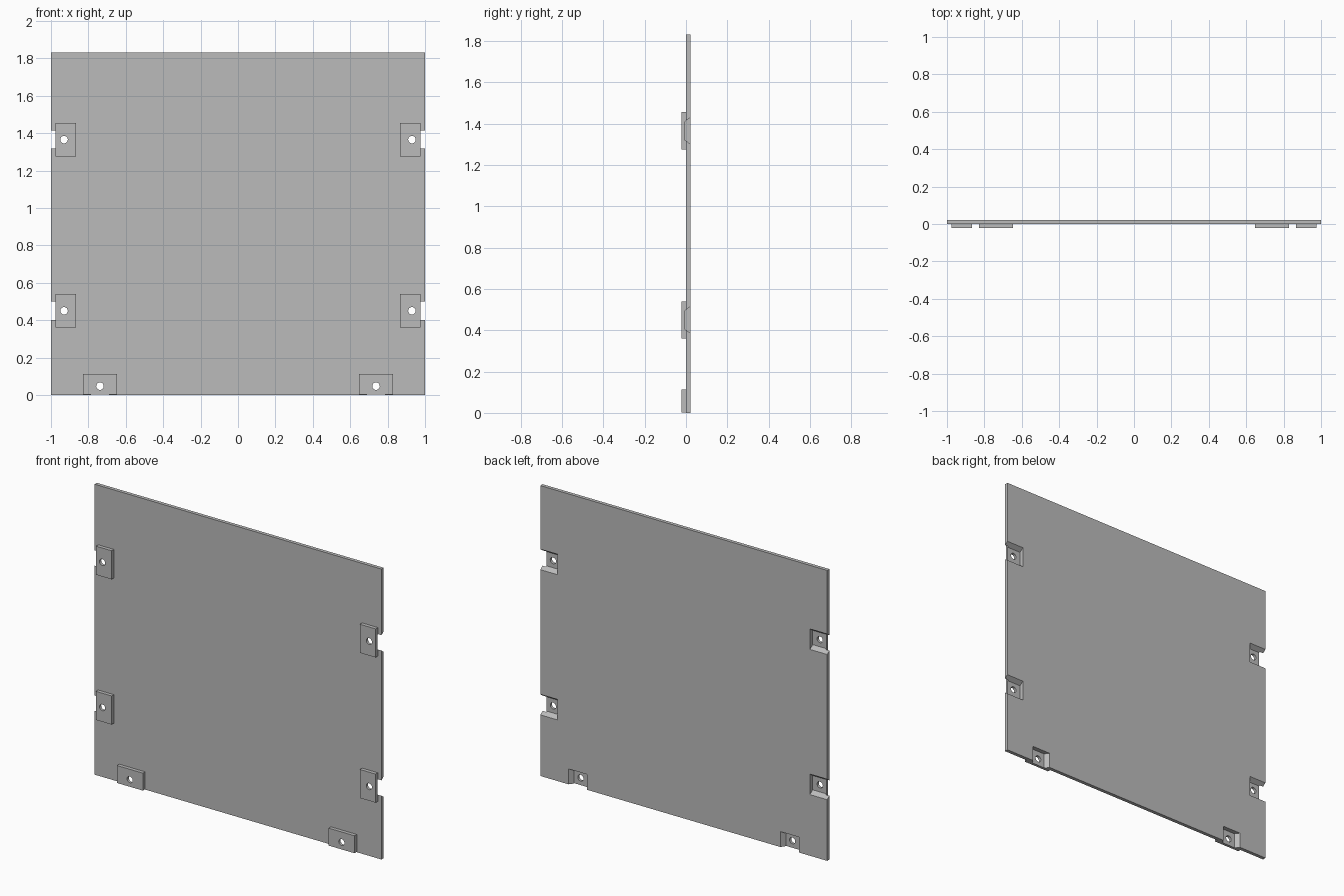
import bpy, math
from mathutils import Matrix, Vector

cube = bpy.data.objects.get("Cube")
if cube:
    bpy.data.objects.remove(cube, do_unlink=True)

T = 0.0225          # thickness of the panel and of each tab
HEIGHT = 1.83

grey = bpy.data.materials.new("plain grey")
grey.use_nodes = True
colour = (0.5, 0.5, 0.5, 1)
grey.diffuse_color = colour
grey.node_tree.nodes["Principled BSDF"].inputs["Base Color"].default_value = colour


def prism(name, profile, axis, start, end):
    """Extrude a closed 2D profile along an axis given as a function (u, v, w) -> xyz."""
    n = len(profile)
    verts = [axis(u, v, w) for w in (start, end) for u, v in profile]
    faces = [tuple(range(n))[::-1], tuple(range(n, 2 * n))]
    faces += [(i, (i + 1) % n, (i + 1) % n + n, i + n) for i in range(n)]
    mesh = bpy.data.meshes.new(name)
    mesh.from_pydata(verts, [], faces)
    obj = bpy.data.objects.new(name, mesh)
    bpy.context.collection.objects.link(obj)
    mesh.materials.append(grey)
    return obj


def fix_normals(obj):
    import bmesh
    bm = bmesh.new()
    bm.from_mesh(obj.data)
    bmesh.ops.recalc_face_normals(bm, faces=bm.faces)
    bm.to_mesh(obj.data)
    bm.free()


def box(name, lo, hi):
    outline = [(lo[0], lo[1]), (hi[0], lo[1]), (hi[0], hi[1]), (lo[0], hi[1])]
    obj = prism(name, outline, lambda u, v, w: (u, v, w), lo[2], hi[2])
    fix_normals(obj)
    return obj


def cut(target, cutter):
    mod = target.modifiers.new("cut", "BOOLEAN")
    mod.operation, mod.solver, mod.object = "DIFFERENCE", "EXACT", cutter
    bpy.context.view_layer.objects.active = target
    bpy.ops.object.modifier_apply(modifier=mod.name)


panel = box("panel", (-1, 0, 0), (1, T, HEIGHT))

# Local tab frame: u runs outward to the panel edge, v runs along the edge,
# with the screw hole at the origin.
sites = []
for side, word in ((1, "left"), (-1, "right")):
    for z, level in ((1.365, "upper"), (0.45, "lower")):
        sites.append((f"{word}_{level}_tab", Vector((0.93 * side, 0, z)),
                      Vector((side, 0, 0)), Vector((0, 0, 1))))
    sites.append((f"{word}_bottom_tab", Vector((0.738 * side, 0, 0.047)),
                  Vector((0, 0, -1)), Vector((1, 0, 0))))

for name, centre, out, along in sites:
    def place(u, v, w):
        return centre + out * u + along * v + Vector((0, w, 0))

    # Tab plate on the front face
    plate = [(-0.065, -0.09), (0.045, -0.09), (0.045, 0.09), (-0.065, 0.09)]
    tab = prism(name, plate, place, -T, 0)
    fix_normals(tab)

    # Notch with flared sides, open at the panel edge
    flare = [(-0.045, -0.005), (0.045, -0.005), (0.07, 0.03), (-0.07, 0.03)]
    notch = prism("notch_cutter", flare,
                  lambda u, v, w: place(w, u, v), -0.05, 0.1)
    fix_normals(notch)

    # Screw hole
    ring = [(0.02 * math.cos(a), 0.02 * math.sin(a))
            for a in (math.tau * i / 32 for i in range(32))]
    hole = prism("hole_cutter", ring, place, -0.05, 0.02)
    fix_normals(hole)

    cut(panel, notch)
    cut(tab, notch)
    cut(tab, hole)
    for cutter in (notch, hole):
        bpy.data.objects.remove(cutter, do_unlink=True)

    bpy.ops.object.select_all(action="DESELECT")
    tab.select_set(True)
    bpy.context.view_layer.objects.active = tab
    bpy.ops.object.shade_smooth_by_angle(angle=math.radians(30))
